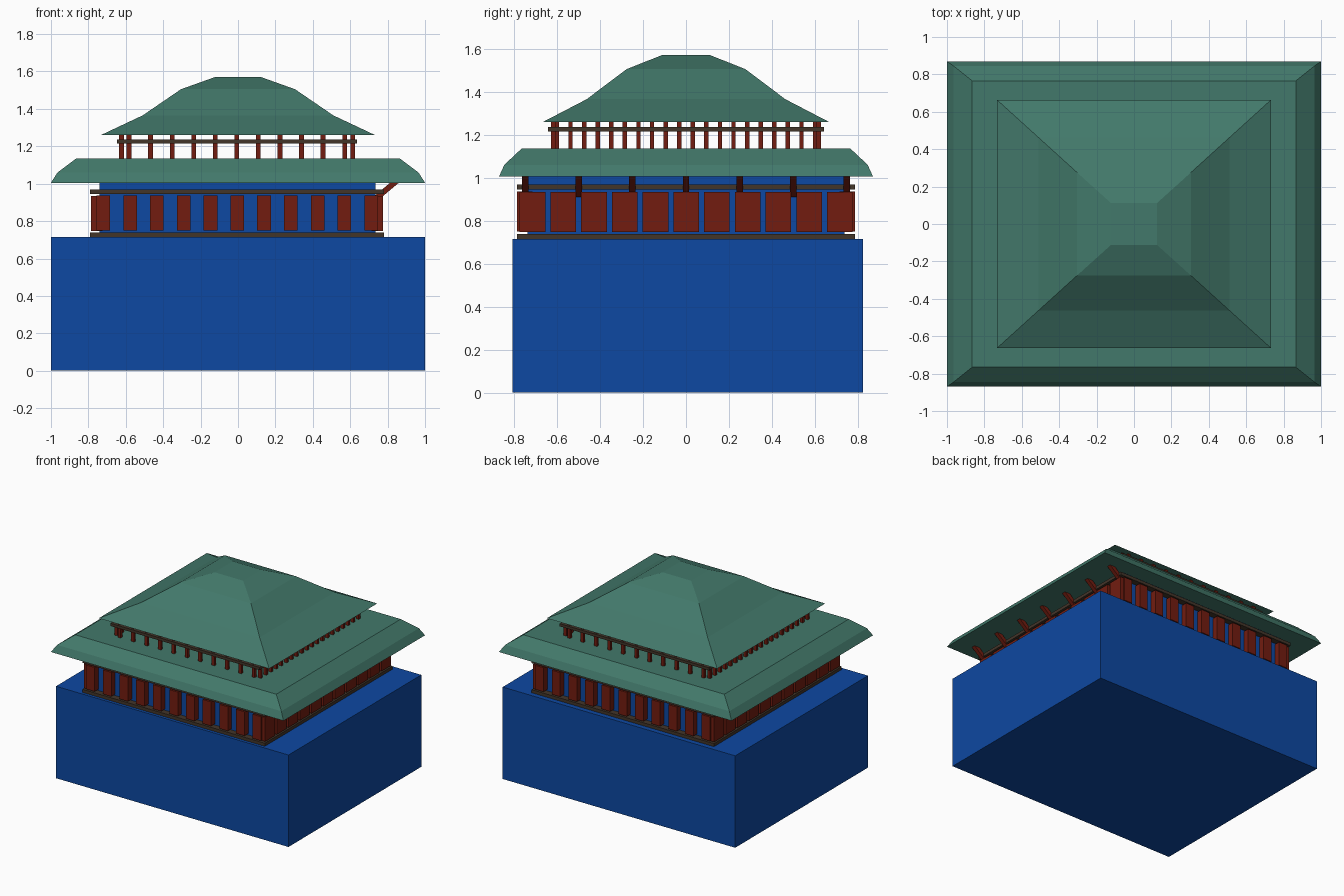
import bpy, math
from mathutils import Matrix, Vector

if "Cube" in bpy.data.objects:
    bpy.data.objects.remove(bpy.data.objects["Cube"])


def material(name, rgb):
    m = bpy.data.materials.new(name)
    m.diffuse_color = (*rgb, 1)
    m.use_nodes = True
    m.node_tree.nodes["Principled BSDF"].inputs["Base Color"].default_value = m.diffuse_color
    return m


BLUE = material("blue_wall", (0.004, 0.065, 0.36))
RED = material("red_timber", (0.17, 0.012, 0.005))
GREEN = material("green_roof", (0.055, 0.19, 0.145))
BROWN = material("brown_beam", (0.055, 0.035, 0.022))


def make(name, verts, faces, mat):
    me = bpy.data.meshes.new(name)
    me.from_pydata(verts, [], faces)
    me.materials.append(mat)
    ob = bpy.data.objects.new(name, me)
    bpy.context.collection.objects.link(ob)
    return ob


def boxes(name, items, mat):
    """One object from many boxes given as (centre, size, tilt about y)."""
    verts, faces = [], []
    for c, s, tilt in items:
        n = len(verts)
        rot = Matrix.Rotation(tilt, 3, 'Y')
        for z in (-.5, .5):
            for x, y in ((-.5, -.5), (.5, -.5), (.5, .5), (-.5, .5)):
                verts.append(Vector(c) + rot @ Vector((x * s[0], y * s[1], z * s[2])))
        faces.append([n + 3, n + 2, n + 1, n])
        faces.append([n + 4, n + 5, n + 6, n + 7])
        faces += [[n + i, n + (i + 1) % 4, n + (i + 1) % 4 + 4, n + i + 4] for i in range(4)]
    return make(name, verts, faces, mat)


def ring(name, cx, hx, hy, w, z0, z1, mat):
    """Rectangular frame of four bars."""
    z, h = (z0 + z1) / 2, z1 - z0
    items = [((cx, s * (hy - w / 2), z), (2 * hx, w, h), 0) for s in (-1, 1)]
    items += [((cx + s * (hx - w / 2), 0, z), (w, 2 * (hy - w), h), 0) for s in (-1, 1)]
    return boxes(name, items, mat)


def hip_roof(name, levels, mat):
    """Stacked rectangles (half x, half y, z), closed top and bottom."""
    verts, faces = [], [[3, 2, 1, 0]]
    for hx, hy, z in levels:
        verts += [(-hx, -hy, z), (hx, -hy, z), (hx, hy, z), (-hx, hy, z)]
    for k in range(0, 4 * (len(levels) - 1), 4):
        faces += [[k + i, k + (i + 1) % 4, k + (i + 1) % 4 + 4, k + i + 4] for i in range(4)]
    n = len(verts)
    faces.append([n - 4, n - 3, n - 2, n - 1])
    return make(name, verts, faces, mat)


def spread(a, b, n):
    return [a + (b - a) * i / (n - 1) for i in range(n)]


# Plinth and inner hall
boxes("plinth", [((0, .008, .3575), (2, 1.632, .715), 0)], BLUE)
boxes("hall_walls", [((-.003, 0, .86), (1.476, 1.476, .29), 0)], BLUE)

# Beams around the hall
ring("lower_beam", -.005, .785, .785, .06, .715, .739, BROWN)
ring("upper_beam", -.005, .785, .785, .06, .945, .969, BROWN)

# Hall posts: narrow on front and back, wide on the sides
boxes("front_back_posts", [((x, s * .75, .843), (.073, .07, .187), 0)
                           for s in (-1, 1) for x in spread(-.72, .712, 11)], RED)
boxes("side_posts", [((-.005 + s * .75, y, .84), (.06, .119, .187), 0)
                     for s in (-1, 1) for y in spread(-.714, .716, 11)], RED)

# Slanted brackets under the right eave
boxes("eave_brackets", [((.795, y, .97), (.03, .03, .15), math.radians(50))
                        for y in spread(-.747, .747, 7)], RED)

# Lower roof
hip_roof("lower_roof", [(1, .87, 1.005), (.965, .845, 1.06), (.865, .765, 1.135)], GREEN)

# Open gallery: posts and rail
boxes("gallery_front_back_posts", [((x, s * .617, 1.2), (.025, .02, .13), 0)
                                   for s in (-1, 1) for x in spread(-.583, .57, 11)], RED)
boxes("gallery_side_posts", [((-.005 + s * .618, y, 1.2), (.025, .02, .13), 0)
                             for s in (-1, 1) for y in spread(-.6, .6, 20)], RED)
ring("gallery_rail", -.006, .642, .643, .05, 1.215, 1.236, BROWN)

# Upper roof
hip_roof("upper_roof", [(.733, .664, 1.26), (.51, .462, 1.365),
                        (.305, .276, 1.505), (.123, .112, 1.57)], GREEN)
